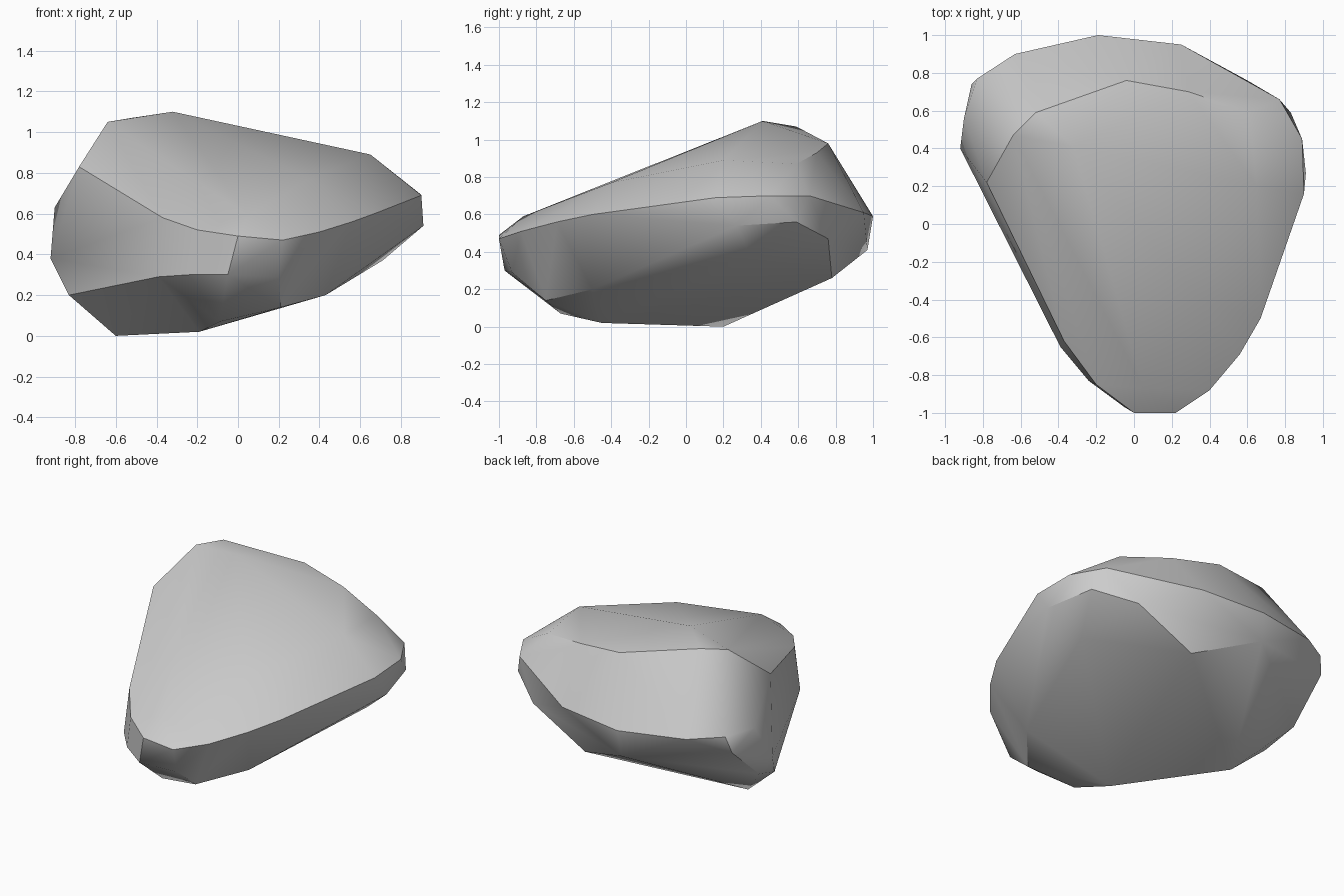
import bpy
import bmesh
import math
from mathutils import Vector

default_cube = bpy.data.objects.get("Cube")
if default_cube:
    bpy.data.objects.remove(default_cube, do_unlink=True)


def flat_material(name, colour):
    material = bpy.data.materials.new(name)
    material.use_nodes = True
    material.diffuse_color = colour
    shader = material.node_tree.nodes["Principled BSDF"]
    shader.inputs["Base Color"].default_value = colour
    shader.inputs["Roughness"].default_value = 0.9
    return material


# Contours of the boulder, in hundredths of a unit
# High crown at the back, sloping forward
crown = [(-64, 47, 105), (-52, 59, 107), (-32, 41, 110), (-4, 76, 98),
         (29, 70, 93), (61, 59, 87), (65, 20, 89), (35, -40, 77), (5, -87, 59)]

# Rim where the sloping top meets the sides
rim = [(-78, 22, 83), (-37, -62, 58), (-20, -85, 52), (0, -100, 49),
       (22, -100, 47), (40, -88, 51), (56, -69, 56), (67, -50, 60),
       (90, 16, 69), (89, 45, 70), (77, 66, 70)]

# Widest line around the back and the sides
girth = [(25, 95, 61), (-19, 100, 59), (-63, 90, 61), (-83, 77, 63),
         (-86, 74, 52), (-90, 56, 63), (-92, 40, 38), (-20, 97, 41),
         (60, 76, 47), (83, 59, 56), (91, 27, 54)]

# Undercut front tip
tip = [(-39, -65, 29), (-24, -83, 30), (-5, -97, 30), (20, -93, 29)]

# Tilted underside
underside = [(-60, 20, 0), (-19, -45, 2), (-9, -67, 7), (21, -75, 14),
             (43, -50, 20), (71, 35, 37), (20, 78, 26), (-87, 47, 28),
             (-83, 25, 20)]


def hull_object(name, contours, material):
    """Wrap a closed faceted skin around the given contours."""
    bm = bmesh.new()
    for contour in contours:
        for point in contour:
            bm.verts.new(Vector(point) / 100)
    result = bmesh.ops.convex_hull(bm, input=bm.verts[:])
    spare = set(result["geom_interior"]) | set(result["geom_unused"])
    spare = [item for item in spare if isinstance(item, bmesh.types.BMVert)]
    bmesh.ops.delete(bm, geom=spare, context="VERTS")
    # Merge nearly coplanar triangles into broad facets
    bmesh.ops.dissolve_limit(bm, angle_limit=math.radians(3),
                             verts=bm.verts[:], edges=bm.edges[:])
    bmesh.ops.recalc_face_normals(bm, faces=bm.faces[:])
    mesh = bpy.data.meshes.new(name)
    bm.to_mesh(mesh)
    bm.free()
    mesh.materials.append(material)
    obj = bpy.data.objects.new(name, mesh)
    bpy.context.collection.objects.link(obj)
    return obj


stone_grey = flat_material("stone grey", (0.6, 0.6, 0.6, 1))
boulder = hull_object("boulder", [crown, rim, girth, tip, underside], stone_grey)

# Soft facets with crisp ridges
bpy.ops.object.select_all(action="DESELECT")
boulder.select_set(True)
bpy.context.view_layer.objects.active = boulder
bpy.ops.object.shade_smooth_by_angle(angle=math.radians(32))
